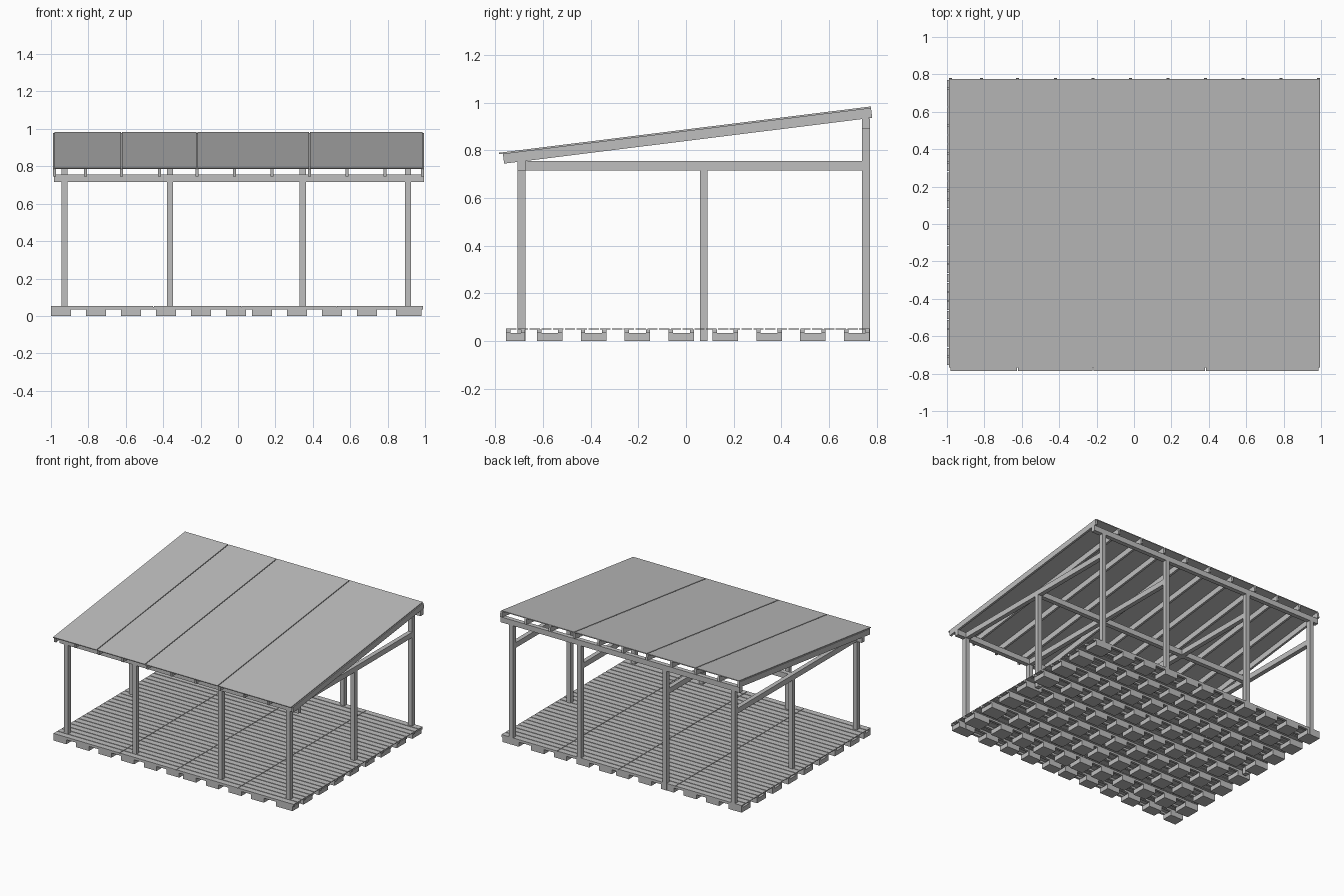
import bpy, bmesh, math
from mathutils import Matrix, Vector

cube = bpy.data.objects.get("Cube")
if cube:
    bpy.data.objects.remove(cube, do_unlink=True)

GREY = (0.52, 0.52, 0.52, 1)
mat = bpy.data.materials.new("plain grey")
mat.use_nodes = True
mat.diffuse_color = GREY
mat.node_tree.nodes["Principled BSDF"].inputs["Base Color"].default_value = GREY


def make_boxes(name, boxes, matrix=Matrix()):
    """One object from boxes given as (x0, x1, y0, y1, z0, z1)."""
    bm = bmesh.new()
    for x0, x1, y0, y1, z0, z1 in boxes:
        centre = Vector((x0 + x1, y0 + y1, z0 + z1)) / 2
        size = Matrix.Diagonal((x1 - x0, y1 - y0, z1 - z0, 1))
        bmesh.ops.create_cube(bm, size=1, matrix=matrix @ Matrix.Translation(centre) @ size)
    mesh = bpy.data.meshes.new(name)
    bm.to_mesh(mesh)
    bm.free()
    mesh.materials.append(mat)
    obj = bpy.data.objects.new(name, mesh)
    bpy.context.collection.objects.link(obj)
    return obj


# Pallet floor: rows of feet, paired bearers and deck planks
X0, X1, Y0, Y1 = -1.0, 0.99, -0.755, 0.77
rows = [(Y0, -0.675)] + [(-0.625 + i * 0.184, -0.518 + i * 0.184) for i in range(8)]
cols = [(-1 + i * 0.187, -0.893 + i * 0.187) for i in range(6)]
cols += [(0.075 + i * 0.187, 0.182 + i * 0.187) for i in range(4)] + [(0.845, 0.98)]
make_boxes("pallet_feet", [(a, b, c, d, 0, 0.034) for a, b in cols for c, d in rows])
bearers = []
for a, b in rows:
    bearers += [(X0, X1, a, a + 0.018, 0.034, 0.048), (X0, X1, b - 0.018, b, 0.034, 0.048)]
make_boxes("deck_bearers", bearers)
COUNT = 31
pitch = (Y1 - Y0 + 0.006) / COUNT
planks = []
seams = (X0, -0.45, 0.02, 0.53, X1 + 0.004)
for i in range(COUNT):
    y = Y0 + i * pitch
    planks += [(a, b - 0.004, y, y + pitch - 0.006, 0.048, 0.053)
               for a, b in zip(seams, seams[1:])]
make_boxes("deck_planks", planks)

# Posts
W = 0.033
frames = (-0.945, -0.38, 0.33, 0.893)
FRONT, MID, BACK = -0.706, 0.058, 0.738
make_boxes("front_posts", [(x, x + W, FRONT, FRONT + W, 0, 0.715) for x in frames])
make_boxes("middle_posts", [(x, x + W, MID, MID + W, 0, 0.715)
                            for x in (frames[0], frames[-1])])
make_boxes("back_posts", [(x, x + W, BACK, BACK + W, 0, 0.893) for x in frames])

# Beams
make_boxes("front_beam", [(-0.985, 0.995, FRONT, FRONT + W, 0.715, 0.755)])
make_boxes("middle_beam", [(frames[0], frames[-1] + W, MID, MID + W, 0.715, 0.755)])
make_boxes("back_beam", [(-0.985, 0.995, BACK, BACK + W, 0.893, 0.933)])
make_boxes("tie_beams", [(x, x + W, FRONT + W, BACK, 0.715, 0.755) for x in frames])

# Sloping rafters and roof panels, built flat and tilted about the x axis
slope = Matrix.Translation((0, 0, 0.882)) @ Matrix.Rotation(math.atan(0.1245), 4, 'X')
rafters = [-0.98, -0.815] + [-0.622 + i * 0.201 for i in range(9)]
make_boxes("rafters", [(x - 0.008, x + 0.008, -0.774, 0.782, -0.042, 0) for x in rafters], slope)
edges = (-0.985, -0.622, -0.22, 0.382, 0.99)
make_boxes("roof_panels", [(a + 0.003, b - 0.003, -0.79, 0.782, 0, 0.006)
                           for a, b in zip(edges, edges[1:])], slope)
